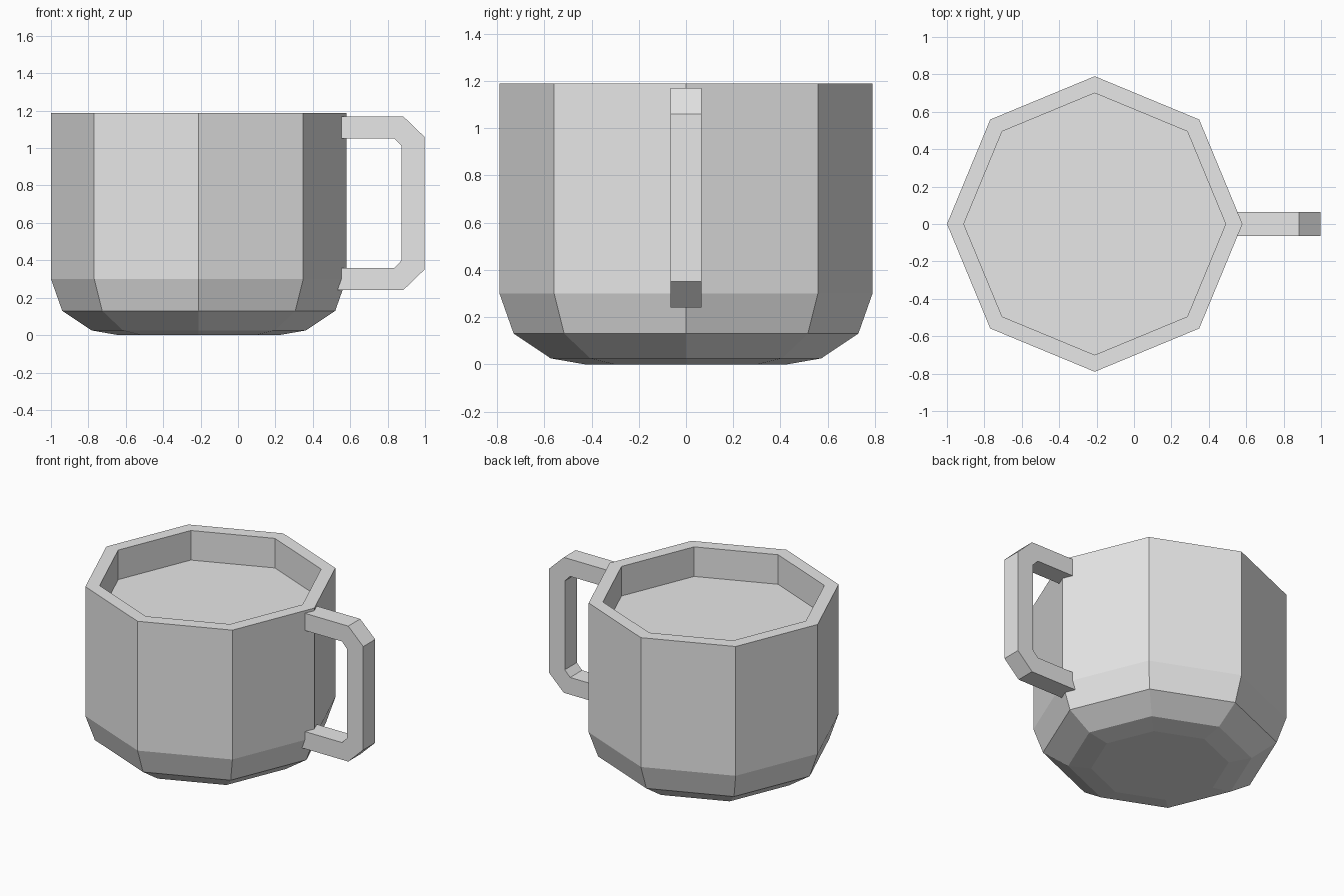
import bpy
import bmesh
import math

cube = bpy.data.objects.get("Cube")
if cube:
    bpy.data.objects.remove(cube, do_unlink=True)

SIDES = 8
CENTRE_X = -0.21

grey = bpy.data.materials.new("light_grey")
grey.use_nodes = True
grey.diffuse_color = (0.8, 0.8, 0.8, 1)
grey.node_tree.nodes["Principled BSDF"].inputs["Base Color"].default_value = (0.8, 0.8, 0.8, 1)


def finish(bm, name):
    bmesh.ops.recalc_face_normals(bm, faces=bm.faces)
    mesh = bpy.data.meshes.new(name)
    bm.to_mesh(mesh)
    bm.free()
    mesh.materials.append(grey)
    obj = bpy.data.objects.new(name, mesh)
    bpy.context.collection.objects.link(obj)
    return obj


def lathe(name, profile):
    """Sweep (radius, height) points round the cup axis and cap both ends."""
    bm = bmesh.new()
    rings = []
    for r, z in profile:
        angles = [math.tau * i / SIDES for i in range(SIDES)]
        rings.append([bm.verts.new((r * math.cos(a), r * math.sin(a), z)) for a in angles])
    for low, high in zip(rings, rings[1:]):
        for i in range(SIDES):
            j = (i + 1) % SIDES
            bm.faces.new((low[i], low[j], high[j], high[i]))
    bm.faces.new(rings[0])
    bm.faces.new(rings[-1])
    obj = finish(bm, name)
    obj.location.x = CENTRE_X
    return obj


def extrude_outline(name, outline, width):
    """Extrude a closed side outline (x, z) evenly across y."""
    bm = bmesh.new()
    face = bm.faces.new([bm.verts.new((x, -width / 2, z)) for x, z in outline])
    new = bmesh.ops.extrude_face_region(bm, geom=[face])["geom"]
    moved = [v for v in new if isinstance(v, bmesh.types.BMVert)]
    bmesh.ops.translate(bm, verts=moved, vec=(0, width, 0))
    return finish(bm, name)


# Cup: rounded base, straight wall, thick rim and the filled level inside
lathe("cup_body", [(0.43, 0), (0.573, 0.025), (0.73, 0.13), (0.79, 0.30),
                   (0.79, 1.188), (0.70, 1.188), (0.70, 0.985)])

# Handle: upper half outlines mirrored about the middle height
MIDDLE = 0.705
outer = [(0.50, 1.17), (0.883, 1.17), (0.997, 1.06)]
inner = [(0.875, 1.01), (0.835, 1.052), (0.50, 1.052)]


def flip(points):
    return [(x, 2 * MIDDLE - z) for x, z in reversed(points)]


extrude_outline("handle", outer + flip(outer) + flip(inner) + inner, 0.13)
